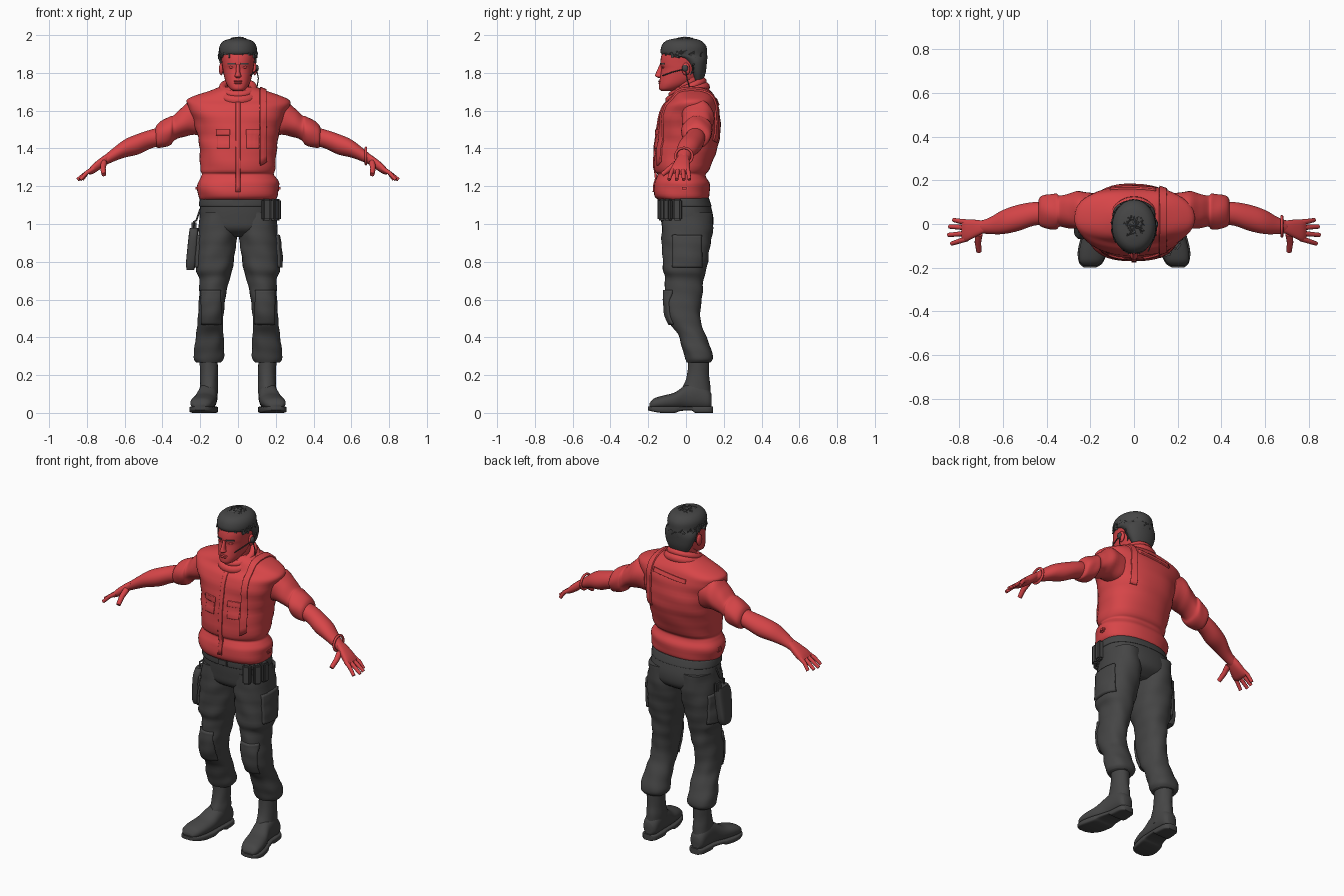
import bpy, bmesh, math, random
from mathutils import Vector, Matrix
from mathutils.bvhtree import BVHTree

random.seed(4)
default_cube = bpy.data.objects.get("Cube")
if default_cube:
    bpy.data.objects.remove(default_cube)


def make_material(name, colour):
    material = bpy.data.materials.new(name)
    material.use_nodes = True
    material.diffuse_color = colour
    material.node_tree.nodes["Principled BSDF"].inputs["Base Color"].default_value = colour
    return material


RED = make_material("warm red", (0.68, 0.06, 0.065, 1))
GREY = make_material("charcoal grey", (0.06, 0.06, 0.06, 1))
SIDES = (("left_", 1), ("right_", -1))


def finish(name, mesh_builder, material, angle=50):
    """Turn a bmesh into a shaded object."""
    bmesh.ops.recalc_face_normals(mesh_builder, faces=mesh_builder.faces)
    mesh = bpy.data.meshes.new(name)
    mesh_builder.to_mesh(mesh)
    mesh_builder.free()
    mesh.materials.append(material)
    mesh.shade_smooth()
    mesh.set_sharp_from_angle(angle=math.radians(angle))
    obj = bpy.data.objects.new(name, mesh)
    bpy.context.collection.objects.link(obj)
    return obj


def smooth_rows(rows, steps):
    """Catmull-Rom resampling of section rows."""
    result = []
    for i in range(len(rows) - 1):
        before, start, end, after = rows[max(i - 1, 0)], rows[i], rows[i + 1], rows[min(i + 2, len(rows) - 1)]
        for k in range(steps):
            t = k / steps
            result.append([s + t / 2 * (e - b + t * (2 * b - 5 * s + 4 * e - a + t * (3 * (s - e) + a - b)))
                           for b, s, e, a in zip(before, start, end, after)])
    return result + [list(rows[-1])]


def loft(name, rows, material, axis="z", side=1, power=2.0, fold=0.0, count=32, steps=4):
    """Skin sections given as (position, low a, high a, low b, high b) along an axis."""
    bm = bmesh.new()
    rings = []
    for position, a_low, a_high, b_low, b_high in smooth_rows(rows, steps):
        ring = []
        for k in range(count):
            angle = math.tau * k / count
            c, s = math.cos(angle), math.sin(angle)
            wave = 1 + fold * math.sin(3 * angle + 55 * position) * math.cos(2 * angle - 23 * position)
            a = (a_low + a_high) / 2 + wave * (a_high - a_low) / 2 * math.copysign(abs(c) ** (2 / power), c)
            b = (b_low + b_high) / 2 + wave * (b_high - b_low) / 2 * math.copysign(abs(s) ** (2 / power), s)
            x, y, z = {"z": (a, b, position), "x": (position, a, b), "y": (a, position, b)}[axis]
            ring.append(bm.verts.new((x * side, y, z)))
        rings.append(ring)
    for lower, upper in zip(rings, rings[1:]):
        for k in range(count):
            j = (k + 1) % count
            bm.faces.new((lower[k], lower[j], upper[j], upper[k]))
    bm.faces.new(rings[0])
    bm.faces.new(rings[-1])
    return finish(name, bm, material)


def upright(rows):
    """Symmetric sections: (z, half width, front, back)."""
    return [(z, -w, w, front, back) for z, w, front, back in rows]


def blob(name, centre, size, material):
    bm = bmesh.new()
    bmesh.ops.create_uvsphere(bm, u_segments=20, v_segments=12, radius=1,
                              matrix=Matrix.Translation(centre) @ Matrix.Diagonal((*size, 1)))
    return finish(name, bm, material)


def box(name, centre, size, material, bevel=0.008, turn=0.0):
    bm = bmesh.new()
    matrix = Matrix.Translation(centre) @ Matrix.Rotation(turn, 4, "Z") @ Matrix.Diagonal((*size, 1))
    bmesh.ops.create_cube(bm, size=1, matrix=matrix)
    bmesh.ops.bevel(bm, geom=bm.edges[:], offset=bevel, segments=2, affect="EDGES")
    return finish(name, bm, material, 35)


def cord(name, points, radius, material, side=1, closed=False, tip=1.0):
    """Round tube along points, narrowing to the tip."""
    curve = bpy.data.curves.new(name, "CURVE")
    curve.dimensions = "3D"
    curve.bevel_depth, curve.bevel_resolution, curve.use_fill_caps = radius, 3, True
    spline = curve.splines.new("POLY")
    spline.points.add(len(points) - 1)
    for k, (x, y, z) in enumerate(points):
        spline.points[k].co = (x * side, y, z, 1)
        spline.points[k].radius = 1 + (tip - 1) * k / len(points)
    spline.use_cyclic_u = closed
    spline.use_smooth = True
    curve.materials.append(material)
    obj = bpy.data.objects.new(name, curve)
    bpy.context.collection.objects.link(obj)


def panel(name, target, us, vs, ray, material, thick=0.012, cells=14):
    """Plate draped on a target by casting one ray per grid point."""
    tree = BVHTree.FromPolygons([v.co for v in target.data.vertices],
                                [p.vertices[:] for p in target.data.polygons])
    bm = bmesh.new()
    grid = []
    for i in range(cells + 1):
        line = []
        for j in range(cells + 1):
            origin, aim = ray(us[0] + (us[1] - us[0]) * i / cells, vs[0] + (vs[1] - vs[0]) * j / cells)
            direction = (Vector(aim) - Vector(origin)).normalized()
            hit = tree.ray_cast(Vector(origin), direction)[0] or tree.find_nearest(Vector(origin))[0]
            line.append(bm.verts.new(hit))
        grid.append(line)
    for i in range(cells):
        for j in range(cells):
            bm.faces.new((grid[i][j], grid[i + 1][j], grid[i + 1][j + 1], grid[i][j + 1]))
    modifier = finish(name, bm, material).modifiers.new("thickness", "SOLIDIFY")
    modifier.thickness, modifier.offset = thick, 0


def from_front(x, z):
    return (x, -1, z), (x, 0, z)


def from_back(x, z):
    return (x, 1, z + x * 0.1), (x, 0, z + x * 0.1)


def around_shoulder(x, angle):
    return (x, 0.02 - math.cos(angle), 1.5 + math.sin(angle)), (x, 0.02, 1.5)


# Vest with bloused hem
vest = loft("vest", upright([
    (1.13, .2, -.15, .11), (1.15, .21, -.168, .123), (1.21, .217, -.17, .125), (1.245, .2, -.155, .11),
    (1.265, .19, -.15, .107), (1.29, .198, -.168, .125), (1.4, .205, -.166, .165), (1.48, .217, -.155, .184),
    (1.56, .243, -.145, .18), (1.62, .268, -.125, .172), (1.655, .272, -.09, .162), (1.68, .225, -.08, .15),
    (1.705, .15, -.07, .13), (1.725, .1, -.05, .11)]), RED, power=2.3, fold=.02, count=48)
for name, radius, height, thick in (("collar_base", .092, 1.69, .027), ("collar_top", .082, 1.72, .02)):
    ring = [math.tau * k / 32 for k in range(32)]
    cord(name, [(radius * math.cos(a), .008 + radius * math.sin(a), height + .036 * math.sin(a)) for a in ring],
         thick, RED, closed=True)
panel("zip_placket", vest, (-.012, .012), (1.17, 1.66), from_front, RED)
panel("shoulder_strap", vest, (.115, .148), (-.85, math.pi + .45), around_shoulder, RED, .018, 40)
panel("back_strap", vest, (-.11, .1), (1.632, 1.655), from_back, RED, .016)
for name, side in SIDES:
    panel(name + "chest_pocket", vest, (.045 * side, .11 * side), (1.4, 1.5), from_front, RED, .008)
    panel(name + "pocket_flap", vest, (.042 * side, .113 * side), (1.47, 1.5), from_front, RED, .018)
    box(name + "hem_buckle", (.215 * side, -.01, 1.19), (.02, .04, .03), RED)

# Neck and face
loft("neck", upright([(1.63, .075, -.04, .1), (1.7, .06, -.062, .085), (1.8, .06, -.06, .085)]), RED)
head = loft("head", upright([
    (1.704, .022, -.13, -.08), (1.715, .042, -.142, -.04), (1.74, .06, -.143, .02), (1.775, .072, -.138, .07),
    (1.82, .081, -.131, .09), (1.85, .085, -.136, .1), (1.9, .09, -.128, .1), (1.95, .075, -.1, .08),
    (1.965, .04, -.06, .05)]), RED, power=2.2)
loft("nose", upright([(1.774, .01, -.148, -.12), (1.783, .018, -.163, -.12), (1.8, .012, -.159, -.12),
                      (1.845, .008, -.139, -.12)]), RED, count=16)
blob("upper_lip", (0, -.138, 1.756), (.025, .009, .005), RED)
blob("lower_lip", (0, -.138, 1.746), (.021, .009, .006), RED)
for name, side in SIDES:
    blob(name + "ear", (.089 * side, 0, 1.82), (.012, .022, .033), RED)
    blob(name + "eye", (.033 * side, -.119, 1.83), (.016, .009, .007), RED)
    panel(name + "eyebrow", head, (.014 * side, .054 * side), (1.845, 1.852), from_front, GREY, .008, 6)

# Headset
blob("headset_earpiece", (.1, -.005, 1.825), (.01, .016, .018), GREY)
cord("headset_boom", [(.1, -.01, 1.82), (.088, -.07, 1.805), (.065, -.125, 1.785)], .003, GREY)
cord("headset_wire", [(.1, 0, 1.81), (.108, .005, 1.77), (.1, .02, 1.72)], .003, GREY)

# Hair: a cap covered with tousled tufts
loft("hair_cap", upright([
    (1.755, .055, .04, .088), (1.8, .08, .02, .104), (1.85, .096, -.005, .11), (1.877, .099, -.05, .112),
    (1.897, .1, -.128, .112), (1.94, .098, -.13, .108), (1.97, .075, -.105, .08), (1.982, .03, -.06, .04)]), GREY)
tufts = bmesh.new()
for attempt in range(420):
    way = Vector([random.gauss(0, 1) for axis in range(3)]).normalized()
    spot = Vector((way.x * .1, -.01 + way.y * .115, 1.875 + way.z * .108))
    if spot.z > 1.893 or (spot.y > .035 and spot.z > 1.765):
        lean = way.cross(Vector([random.gauss(0, 1) for axis in range(3)])).normalized() + way * .35
        matrix = Matrix.Translation(spot) @ lean.to_track_quat("Z", "Y").to_matrix().to_4x4()
        bmesh.ops.create_cone(tufts, cap_ends=True, segments=5, radius1=.014, radius2=.003,
                              depth=random.uniform(.025, .045), matrix=matrix)
finish("hair_tufts", tufts, GREY, 30)

# Arms and hands
for name, side in SIDES:
    loft(name + "sleeve", [
        (.18, -.01, .14, 1.47, 1.65), (.25, -.025, .148, 1.47, 1.655), (.3, -.018, .14, 1.46, 1.615),
        (.34, -.012, .13, 1.44, 1.575), (.355, -.024, .14, 1.42, 1.572), (.39, -.022, .137, 1.405, 1.553),
        (.425, -.015, .125, 1.402, 1.53), (.437, .002, .108, 1.42, 1.51)], RED, "x", side, fold=.04)
    loft(name + "forearm", [
        (.39, 0, .1, 1.42, 1.52), (.46, -.008, .1, 1.4, 1.5), (.53, -.032, .088, 1.368, 1.477),
        (.6, -.046, .064, 1.352, 1.447), (.66, -.046, .03, 1.33, 1.402), (.705, -.042, .014, 1.31, 1.365)],
        RED, "x", side)
    loft(name + "palm", [
        (.69, -.042, .014, 1.325, 1.375), (.73, -.062, .02, 1.29, 1.348), (.77, -.08, .02, 1.265, 1.315),
        (.79, -.075, .015, 1.262, 1.29)], RED, "x", side, 2.5)
    for finger, start, end, reach in (("little", .008, .018, .825), ("ring", -.017, -.012, .845),
                                      ("middle", -.042, -.05, .85), ("index", -.067, -.09, .835)):
        cord(name + finger + "_finger", [(.765, start, 1.293), (.8, (start + end) / 2, 1.272), (reach, end, 1.235)],
             .013, RED, side, tip=.6)
    cord(name + "thumb", [(.71, -.045, 1.325), (.715, -.085, 1.295), (.71, -.125, 1.262)], .017, RED, side, tip=.6)
cord("left_wristband", [(.677, -.011 + .045 * math.cos(a), 1.36 + .043 * math.sin(a))
                        for a in [math.tau * k / 24 for k in range(24)]], .007, RED, closed=True)

# Trousers
loft("trouser_seat", upright([(.93, .1, -.06, .08), (.97, .19, -.12, .135), (1.03, .203, -.133, .145),
                              (1.1, .2, -.138, .13), (1.16, .19, -.135, .11)]), GREY, power=2.3)
loft("belt", upright([(1.093, .203, -.143, .134), (1.1, .206, -.146, .134), (1.13, .204, -.146, .124),
                      (1.137, .2, -.14, .12)]), GREY, power=2.3)
box("belt_buckle", (0, -.145, 1.115), (.06, .014, .036), GREY, .004)
for name, side in SIDES:
    leg = loft(name + "trouser_leg", [
        (1.06, .01, .2, -.125, .14), (.95, .006, .212, -.13, .14), (.85, .015, .222, -.125, .123),
        (.76, .03, .224, -.123, .107), (.71, .045, .207, -.11, .095), (.64, .06, .204, -.112, .088),
        (.56, .073, .21, -.112, .077), (.48, .08, .214, -.09, .08), (.42, .076, .22, -.045, .1),
        (.34, .075, .233, -.02, .132), (.29, .075, .235, -.003, .145), (.268, .088, .22, .005, .132)],
        GREY, "z", side, 2.2, .035)
    panel(name + "knee_pad", leg, (.095 * side, .19 * side), (.47, .65), from_front, GREY, .02)
    panel(name + "cargo_pocket", leg, (-.07, .08), (.77, .94),
          lambda y, z: ((side, y, z), (0, y, z)), GREY, .024)

    # Boots
    loft(name + "boot_shaft", [(.32, .105, .205, .015, .125), (.2, .107, .2, .005, .122), (.13, .106, .203, -.02, .13),
                               (.07, .108, .205, -.03, .132)], GREY, "z", side, fold=.03)
    loft(name + "boot_foot", [
        (.135, .13, .185, .03, .1), (.115, .113, .2, .02, .13), (.06, .108, .207, .02, .165),
        (0, .11, .215, .02, .148), (-.06, .115, .236, .02, .108), (-.12, .125, .25, .02, .092),
        (-.17, .143, .25, .02, .076), (-.193, .17, .23, .025, .05)], GREY, "y", side, 2.3)
    loft(name + "boot_sole", [
        (.143, .13, .185, 0, .035), (.12, .11, .203, 0, .035), (.05, .105, .21, 0, .035), (.03, .107, .212, .012, .035),
        (-.03, .108, .23, .01, .035), (-.06, .108, .243, 0, .035), (-.13, .122, .258, 0, .035),
        (-.18, .145, .25, .008, .035), (-.2, .175, .228, .014, .035)], GREY, "y", side, 5)

# Belt pouches and thigh holster
for number, (x, y, turn) in enumerate(((.15, -.13, .3), (.195, -.095, .9), (.208, -.045, 1.4))):
    box("belt_pouch_" + "abc"[number], (x, y, 1.075), (.045, .035, .115), GREY, turn=turn)
loft("thigh_holster", [(.757, -.272, -.232, -.045, .02), (.8, -.275, -.222, -.06, .035), (.93, -.262, -.212, -.07, .045),
                       (.98, -.255, -.21, -.05, .045)], GREY, power=4)
box("holster_grip", (-.233, .03, .985), (.026, .05, .06), GREY)
cord("holster_loop", [(-.23, -.03, .97), (-.235, -.03, 1.01), (-.22, -.01, 1.02), (-.2, 0, 1.08)], .005, GREY)
